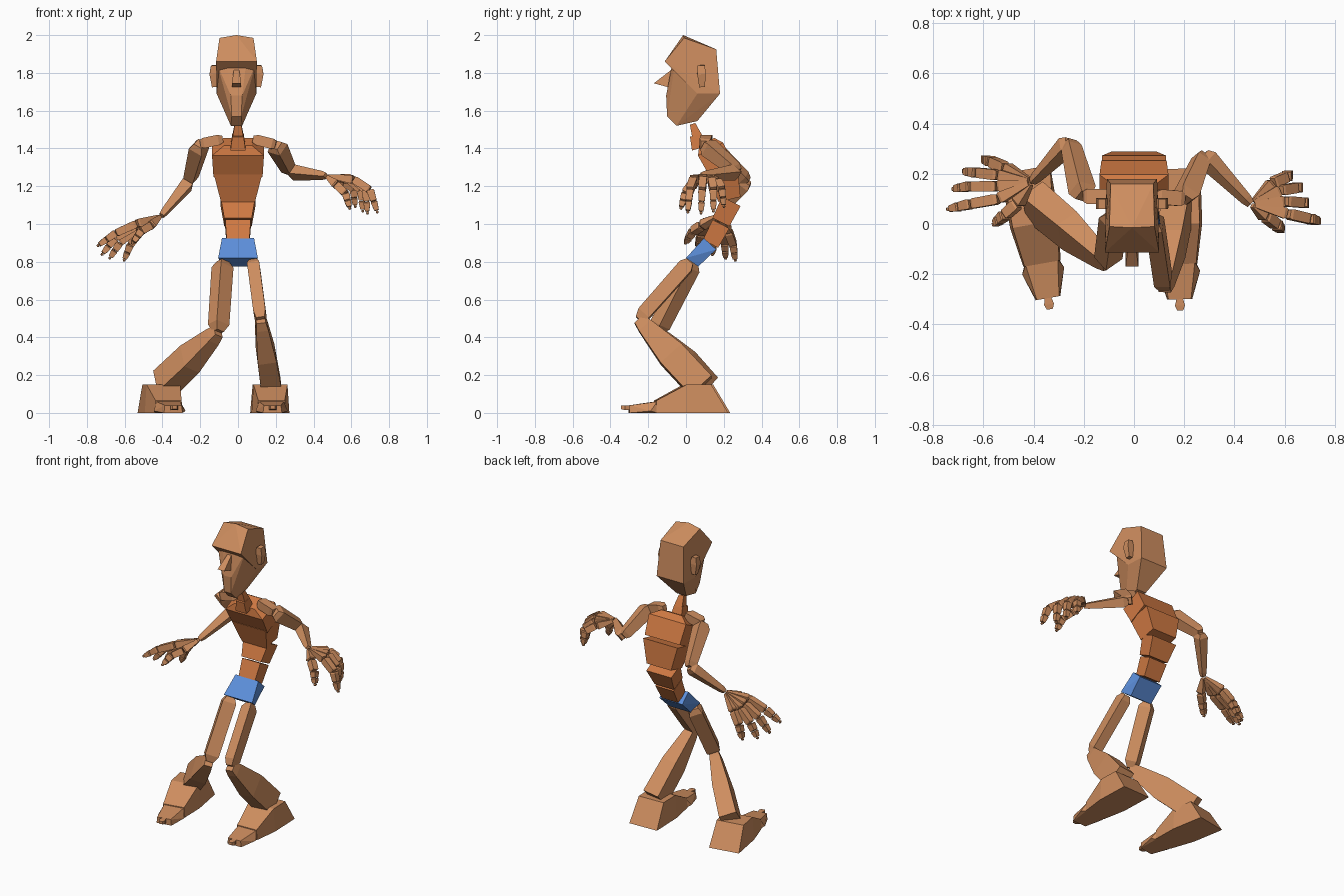
import bpy, bmesh
from math import radians
from mathutils import Vector, Matrix

if "Cube" in bpy.data.objects:
    bpy.data.objects.remove(bpy.data.objects["Cube"])


def material(name, rgb):
    m = bpy.data.materials.new(name)
    m.diffuse_color = (*rgb, 1)
    m.use_nodes = True
    m.node_tree.nodes["Principled BSDF"].inputs["Base Color"].default_value = m.diffuse_color
    return m


SKIN = material("tan", (0.62, 0.27, 0.115))
BODY = material("orange", (0.62, 0.19, 0.055))
BLUE = material("blue", (0.11, 0.28, 0.72))


def finish(name, bm, mat):
    bmesh.ops.recalc_face_normals(bm, faces=bm.faces[:])
    me = bpy.data.meshes.new(name)
    bm.to_mesh(me)
    bm.free()
    me.materials.append(mat)
    ob = bpy.data.objects.new(name, me)
    bpy.context.collection.objects.link(ob)
    return ob


def bar(name, a, b, sections, mat=SKIN, side=(1, 0, 0)):
    """Four-sided bar from a to b; sections are (t, width along side, depth)."""
    a, b = Vector(a), Vector(b)
    d = (b - a).normalized()
    s = Vector(side)
    s = (s - d * s.dot(d)).normalized()
    u = d.cross(s)
    bm = bmesh.new()
    rings = []
    for t, w, h in sections:
        c = a.lerp(b, t)
        rings.append([bm.verts.new(c + s * (i * w / 2) + u * (j * h / 2))
                      for i, j in ((-1, -1), (1, -1), (1, 1), (-1, 1))])
    for r, q in zip(rings, rings[1:]):
        for k in range(4):
            bm.faces.new((r[k], r[(k + 1) % 4], q[(k + 1) % 4], q[k]))
    bm.faces.new(rings[0])
    bm.faces.new(rings[-1])
    return finish(name, bm, mat)


def hull(name, half, mat=SKIN, matrix=Matrix()):
    """Convex faceted block from points mirrored in x."""
    bm = bmesh.new()
    pts = {(sx * x, y, z) for x, y, z in half for sx in (-1, 1)}
    for p in sorted(pts):
        bm.verts.new(matrix @ Vector(p))
    res = bmesh.ops.convex_hull(bm, input=bm.verts[:])
    loose = {v for v in res["geom_interior"] + res["geom_unused"]
             if isinstance(v, bmesh.types.BMVert)}
    bmesh.ops.delete(bm, geom=list(loose), context="VERTS")
    bmesh.ops.dissolve_limit(bm, angle_limit=radians(2), verts=bm.verts[:], edges=bm.edges[:])
    return finish(name, bm, mat)


# Head
H = Matrix.Translation((-0.008, 0, 0))
hull("cranium", [(0, -.015, 2), (.09, -.01, 1.985), (.085, .16, 1.925), (.108, -.113, 1.86),
                 (.1, -.07, 1.835), (.1, .18, 1.69), (.105, .06, 1.69)], SKIN, H)
hull("face", [(.1, -.06, 1.84), (.05, -.075, 1.84), (.105, .06, 1.69), (.03, -.105, 1.68),
              (.025, -.1, 1.57), (.03, -.05, 1.52), (.035, .06, 1.545), (.1, .18, 1.69),
              (.09, .16, 1.85)], SKIN, H)
hull("nose", [(.012, -.06, 1.83), (.025, -.17, 1.745), (.025, -.08, 1.72)], SKIN, H)
for sx, label in ((-1, "right"), (1, "left")):
    bar(label + "_ear", (sx * .115 - .008, .085, 1.725), (sx * .12 - .008, .08, 1.84),
        [(0, .03, .03), (.6, .05, .045), (1, .03, .04)])

# Neck and torso
bar("upper_neck", (0, .06, 1.46), (0, .035, 1.53), [(0, .06, .055), (1, .035, .03)], BODY)
bar("lower_neck", (0, .07, 1.4), (0, .05, 1.47), [(0, .08, .08), (1, .06, .06)], BODY)
bar("chest", (0, .19, 1.28), (0, .11, 1.435),
    [(0, .26, .14), (.75, .275, .15), (1, .15, .09)], BODY)
bar("ribs", (0, .23, 1.13), (0, .195, 1.28), [(0, .18, .12), (1, .255, .16)], BODY)
bar("waist", (0, .185, 1.01), (0, .24, 1.12), [(0, .145, .1), (1, .185, .11)], BODY)
bar("lower_spine", (0, .13, .895), (0, .185, 1.0), [(0, .12, .09), (1, .135, .1)], BODY)
hull("pelvis", [(.085, .095, .925), (.085, .16, .865), (.105, 0, .82), (.08, .065, .775)], BLUE)

# Legs: hip, knee, ankle, foot position, foot turn, thigh width
legs = {
    "right": ((-.08, .035, .8), (-.105, -.155, .43), (-.395, .09, .15), (-.395, 0, 0), 10, .085),
    "left": ((.08, .02, .8), (.12, -.25, .495), (.175, .08, .14), (.172, 0, 0), 2, .065),
}
for label, (hip, knee, ankle, foot, turn, w) in legs.items():
    k = Vector(knee)
    normal = (k - Vector(hip)).cross(Vector(ankle) - k)
    bar(label + "_thigh", hip, knee, [(0, w * .6, .045), (.08, w, .08), (.9, w, .075),
                                      (1, .045, .04)], side=normal)
    bar(label + "_shin", knee, ankle, [(0, .05, .06), (.1, .065, .085), (.52, .1, .15),
                                       (1, .11, .15)], side=normal)
    M = Matrix.Translation(foot) @ Matrix.Rotation(radians(turn), 4, "Z")
    hull(label + "_foot", [(.1, .22, 0), (.09, .13, .15), (.09, 0, .15), (.1, .0, 0),
                           (.075, -.16, 0), (.07, -.16, .065)], SKIN, M)
    hull(label + "_toes", [(.07, -.155, 0), (.065, -.155, .06), (.085, -.19, .01),
                           (.05, -.3, 0), (.045, -.3, .04)], SKIN, M)
    hull(label + "_toe_tip", [(.012, -.295, .015), (.012, -.295, .04), (.02, -.325, .015),
                              (.02, -.325, .04), (.012, -.345, .02), (.012, -.345, .038)], SKIN, M)

# Arms: collar, shoulder, elbow, wrist
arms = {
    "right": ((-.08, .11, 1.45), (-.2, .11, 1.425), (-.255, .325, 1.225), (-.405, .17, 1.045)),
    "left": ((.08, .11, 1.45), (.2, .1, 1.42), (.275, .275, 1.275), (.465, .08, 1.255)),
}
for label, (collar, shoulder, elbow, wrist) in arms.items():
    e = Vector(elbow)
    normal = (e - Vector(shoulder)).cross(Vector(wrist) - e)
    bar(label + "_collarbone", collar, shoulder, [(0, .035, .035), (.2, .06, .055),
                                                  (.85, .06, .055), (1, .04, .04)], side=(0, 1, 0))
    bar(label + "_upper_arm", shoulder, elbow, [(0, .05, .05), (.12, .08, .08),
                                                (.9, .06, .06), (1, .04, .04)], side=normal)
    bar(label + "_forearm", elbow, wrist, [(0, .04, .04), (.1, .062, .062),
                                           (.9, .034, .034), (1, .025, .025)], side=normal)

# Hands: knuckle, middle joint and tip of each finger
hands = {
    "right": {
        "thumb": ((-.465, .08, .99), (-.515, .035, .96), (-.555, .0, .905)),
        "index_finger": ((-.54, .1, 1.0), (-.65, .08, .95), (-.735, .06, .89)),
        "middle_finger": ((-.545, .15, .985), (-.65, .15, .925), (-.715, .14, .845)),
        "ring_finger": ((-.54, .195, .97), (-.625, .205, .9), (-.675, .21, .825)),
        "little_finger": ((-.515, .225, .96), (-.57, .25, .89), (-.6, .26, .815)),
    },
    "left": {
        "thumb": ((.525, .03, 1.205), (.57, -.005, 1.16), (.59, -.025, 1.09)),
        "index_finger": ((.615, .04, 1.235), (.7, .02, 1.18), (.735, .01, 1.07)),
        "middle_finger": ((.605, .09, 1.24), (.675, .085, 1.18), (.685, .08, 1.065)),
        "ring_finger": ((.585, .135, 1.235), (.65, .145, 1.18), (.66, .145, 1.075)),
        "little_finger": ((.555, .165, 1.225), (.61, .19, 1.185), (.62, .2, 1.1)),
    },
}
for label, fingers in hands.items():
    wrist = Vector(arms[label][3])
    for finger, joints in fingers.items():
        knuckle, mid, tip = map(Vector, joints)
        last = mid.lerp(tip, .55)
        start = wrist.lerp(knuckle, .12)
        path = [start, knuckle, mid, last, tip]
        names = ("palm_bone", "base", "middle", "end")
        for i, (n, s0, s1) in enumerate(zip(names, (.022, .042, .04, .035), (.045, .04, .034, .025))):
            a, b = path[i], path[i + 1]
            bar(f"{label}_{finger}_{n}", a, b.lerp(a, .04),
                [(0, s0 * .8, s0 * .8), (.12, s0, s0), (.92, s1, s1), (1, s1 * .8, s1 * .8)],
                side=(0, 1, 0))
        bar(f"{label}_{finger}_tip", tip, tip + (tip - last).normalized() * .014,
            [(0, .01, .01), (.5, .016, .016), (1, .008, .008)], side=(0, 1, 0))
